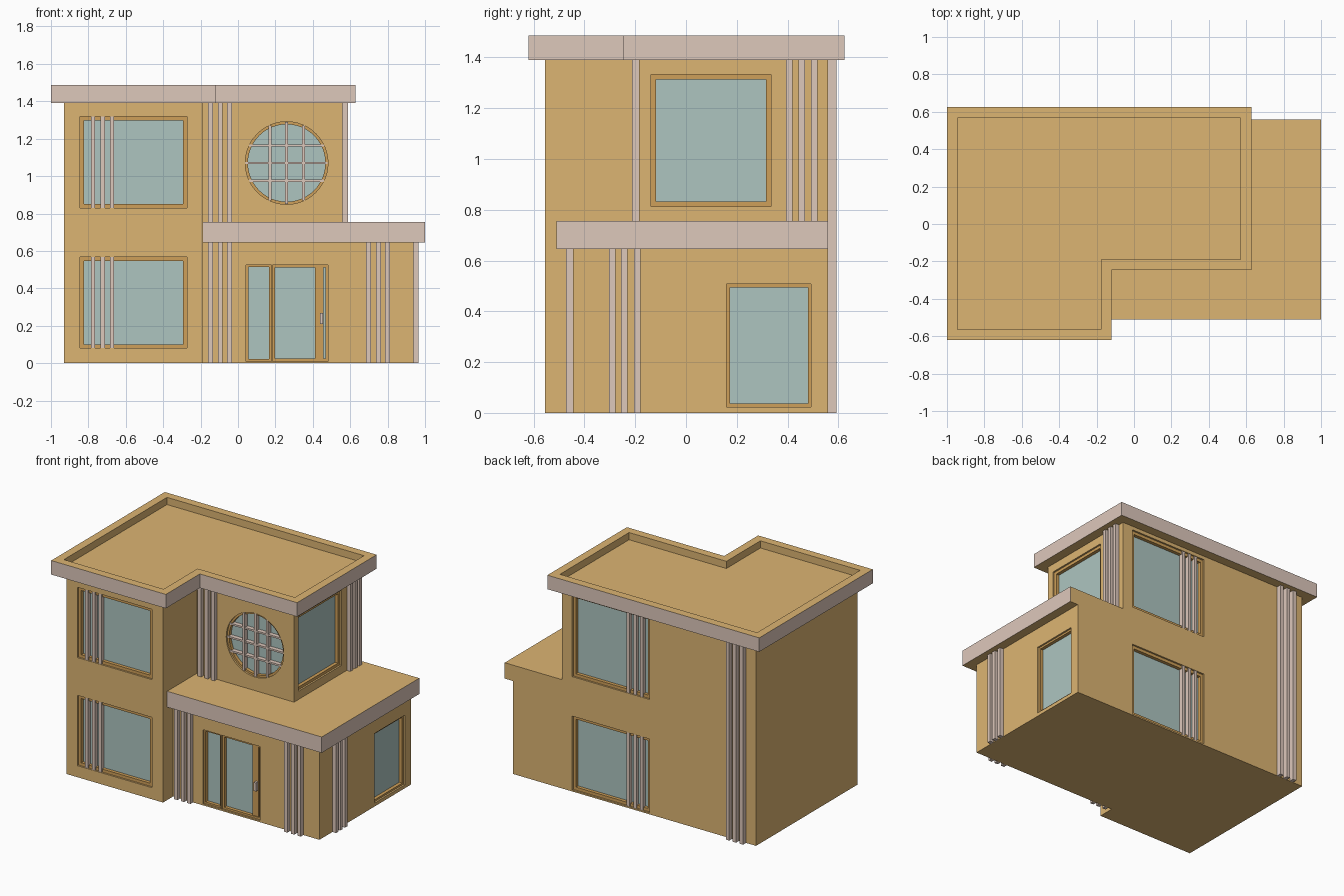
import bpy, bmesh, math
from mathutils import Vector, Matrix

if "Cube" in bpy.data.objects:
    bpy.data.objects.remove(bpy.data.objects["Cube"])


def material(name, rgb):
    m = bpy.data.materials.new(name)
    m.diffuse_color = (*rgb, 1)
    m.use_nodes = True
    m.node_tree.nodes["Principled BSDF"].inputs["Base Color"].default_value = m.diffuse_color
    return m


WALL = material("tan_wall", (0.72, 0.46, 0.17))
TRIM = material("pale_trim", (0.73, 0.58, 0.50))
FRAME = material("frame_wood", (0.62, 0.35, 0.10))
GLASS = material("glass", (0.42, 0.56, 0.53))


def finish(bm, name, *mats):
    bmesh.ops.recalc_face_normals(bm, faces=bm.faces[:])
    me = bpy.data.meshes.new(name)
    bm.to_mesh(me)
    bm.free()
    ob = bpy.data.objects.new(name, me)
    for m in mats:
        me.materials.append(m)
    bpy.context.collection.objects.link(ob)
    return ob


def prism_bm(points, z0, z1):
    bm = bmesh.new()
    base = bm.faces.new([bm.verts.new((x, y, z0)) for x, y in points])
    ext = bmesh.ops.extrude_face_region(bm, geom=[base], use_keep_orig=True)
    new = [g for g in ext["geom"] if isinstance(g, bmesh.types.BMVert)]
    bmesh.ops.translate(bm, verts=new, vec=(0, 0, z1 - z0))
    bmesh.ops.recalc_face_normals(bm, faces=bm.faces[:])
    bm.normal_update()
    return bm


# Each facade maps (u along wall, d outward, z) to world space
class Facade:
    def __init__(self, side, plane):
        self.side, self.plane = side, plane

    def point(self, u, d, z):
        return {"front": (u, self.plane - d, z),
                "back": (u, self.plane + d, z),
                "right": (self.plane + d, u, z)}[self.side]

    def box(self, name, u0, u1, z0, z1, d0, d1, mat):
        a, b = Vector(self.point(u0, d0, z0)), Vector(self.point(u1, d1, z1))
        bm = bmesh.new()
        bmesh.ops.create_cube(bm, size=1)
        for v in bm.verts:
            v.co = [(a[i] + b[i]) / 2 + v.co[i] * abs(b[i] - a[i]) for i in range(3)]
        return finish(bm, name, mat)

    def slats(self, name, centers, z0, z1, d0=0.0, d1=0.028, w=0.026):
        for i, c in enumerate(centers):
            self.box(f"{name}_{i + 1}", c - w / 2, c + w / 2, z0, z1, d0, d1, TRIM)

    def window(self, name, wall, u0, u1, z0, z1, t):
        cut(wall, self.box("cutter", u0, u1, z0, z1, -0.05, 0.05, WALL))
        self.box(name + "_glass", u0, u1, z0, z1, -0.05, -0.035, GLASS)
        for part, r in (("left", (u0, u0 + t, z0, z1)), ("right", (u1 - t, u1, z0, z1)),
                        ("sill", (u0 + t, u1 - t, z0, z0 + t)),
                        ("head", (u0 + t, u1 - t, z1 - t, z1))):
            self.box(f"{name}_frame_{part}", *r, -0.05, -0.012, FRAME)


def cut(wall, cutter):
    cutter.hide_render = True
    mod = wall.modifiers.new("opening", "BOOLEAN")
    mod.operation, mod.solver, mod.object = "DIFFERENCE", "EXACT", cutter
    bpy.context.view_layer.objects.active = wall
    bpy.ops.object.modifier_apply(modifier=mod.name)
    bpy.data.objects.remove(cutter)


# Storey walls
ground = finish(prism_bm([(-.93, -.555), (-.187, -.555), (-.187, -.445), (.937, -.445),
                          (.937, .56), (-.93, .56)], 0, .645), "ground_floor_walls", WALL)
upper = finish(prism_bm([(-.93, -.555), (-.187, -.555), (-.187, -.185), (.56, -.185),
                         (.56, .56), (-.93, .56)], .645, 1.39), "upper_floor_walls", WALL)

# Lower flat roof wrapping the upper storey
bm = prism_bm([(-.187, -.51), (1, -.51), (1, .56), (.56, .56),
               (.56, -.185), (-.187, -.185)], .645, .755)
for f in bm.faces:
    f.material_index = int(abs(f.normal.z) < .5 and f.normal.y < .5)
finish(bm, "lower_roof", WALL, TRIM)

# Upper roof with raised rim
bm = prism_bm([(-1, -.62), (-.12, -.62), (-.12, -.247), (.627, -.247),
               (.627, .625), (-1, .625)], 1.39, 1.487)
for f in bm.faces:
    f.material_index = int(abs(f.normal.z) < .5)
top = [f for f in bm.faces if f.normal.z > .5]
bmesh.ops.inset_region(bm, faces=top, thickness=.057, use_even_offset=True)
sunk = bmesh.ops.extrude_face_region(bm, geom=top)
bmesh.ops.delete(bm, geom=top, context="FACES_ONLY")
bmesh.ops.translate(bm, verts=[g for g in sunk["geom"] if isinstance(g, bmesh.types.BMVert)],
                    vec=(0, 0, -.05))
finish(bm, "upper_roof", WALL, TRIM)

wing = Facade("front", -.555)
porch = Facade("front", -.445)
recess = Facade("front", -.185)
back = Facade("back", .56)
side_low = Facade("right", .937)
side_up = Facade("right", .56)

# Rectangular windows with sun slats
for level, wall, z0, z1 in (("lower", ground, .08, .568), ("upper", upper, .83, 1.318)):
    wing.window(f"front_{level}_window", wall, -.845, -.273, z0, z1, .021)
    wing.slats(f"front_{level}_window_slat", (-.776, -.723, -.673), z0, z1, -.03, -.003, .022)
for level, wall, z0, z1 in (("lower", ground, .01, .523), ("upper", upper, .797, 1.365)):
    back.window(f"back_{level}_window", wall, -.113, .482, z0, z1, .021)
    back.slats(f"back_{level}_window_slat", (-.048, .003, .054), z0, z1, -.03, -.003, .022)
side_up.window("side_upper_window", upper, -.138, .335, .812, 1.333, .02)
side_low.window("side_lower_window", ground, .16, .493, .024, .507, .013)

# Vertical wall slats
left_group, right_group = (-.147, -.095, -.046), (.698, .751, .8)
porch.slats("porch_left_slat", left_group, 0, .645)
porch.slats("porch_right_slat", right_group, 0, .645)
recess.slats("upper_front_slat", left_group, .755, 1.39)
side_low.slats("side_lower_slat", (-.29, -.243, -.192), 0, .645)
side_up.slats("side_upper_slat", (.406, .456, .505), .755, 1.39)
back.slats("back_slat", (-.84, -.787, -.734), 0, 1.39, 0, .033)

# Entrance: side light, door, handle
porch.window("entrance_sidelight", ground, .043, .178, .01, .525, .012)
porch.window("entrance_door", ground, .184, .481, .01, .525, .014)
porch.box("door_panel", .412, .458, .024, .511, -.05, -.018, FRAME)
porch.box("door_handle", .438, .454, .209, .268, -.018, .008, TRIM)

# Round window
CX, CZ, R = .26, 1.07, .221


def disc(name, radius, d0, d1, mat):
    bm = bmesh.new()
    m = (Matrix.Translation(recess.point(CX, (d0 + d1) / 2, CZ))
         @ Matrix.Rotation(math.pi / 2, 4, "X"))
    bmesh.ops.create_cone(bm, cap_ends=True, segments=48, radius1=radius,
                          radius2=radius, depth=d1 - d0, matrix=m)
    return finish(bm, name, mat)


cut(upper, disc("cutter", R, -.05, .05, WALL))
disc("round_window_glass", R, -.05, -.035, GLASS)
ring = disc("round_window_frame", R, -.05, -.012, FRAME)
cut(ring, disc("cutter", R - .014, -.1, .1, FRAME))
for i, off in enumerate((-.089, 0, .089)):
    h = math.sqrt((R - .002) ** 2 - off ** 2)
    recess.box(f"round_window_mullion_{i + 1}", CX + off - .008, CX + off + .008,
               CZ - h, CZ + h, -.035, -.003, TRIM)
    zo = CZ + off * 1.06
    recess.box(f"round_window_bar_{i + 1}", CX - h, CX + h, zo - .006, zo + .006,
               -.035, -.005, TRIM)
